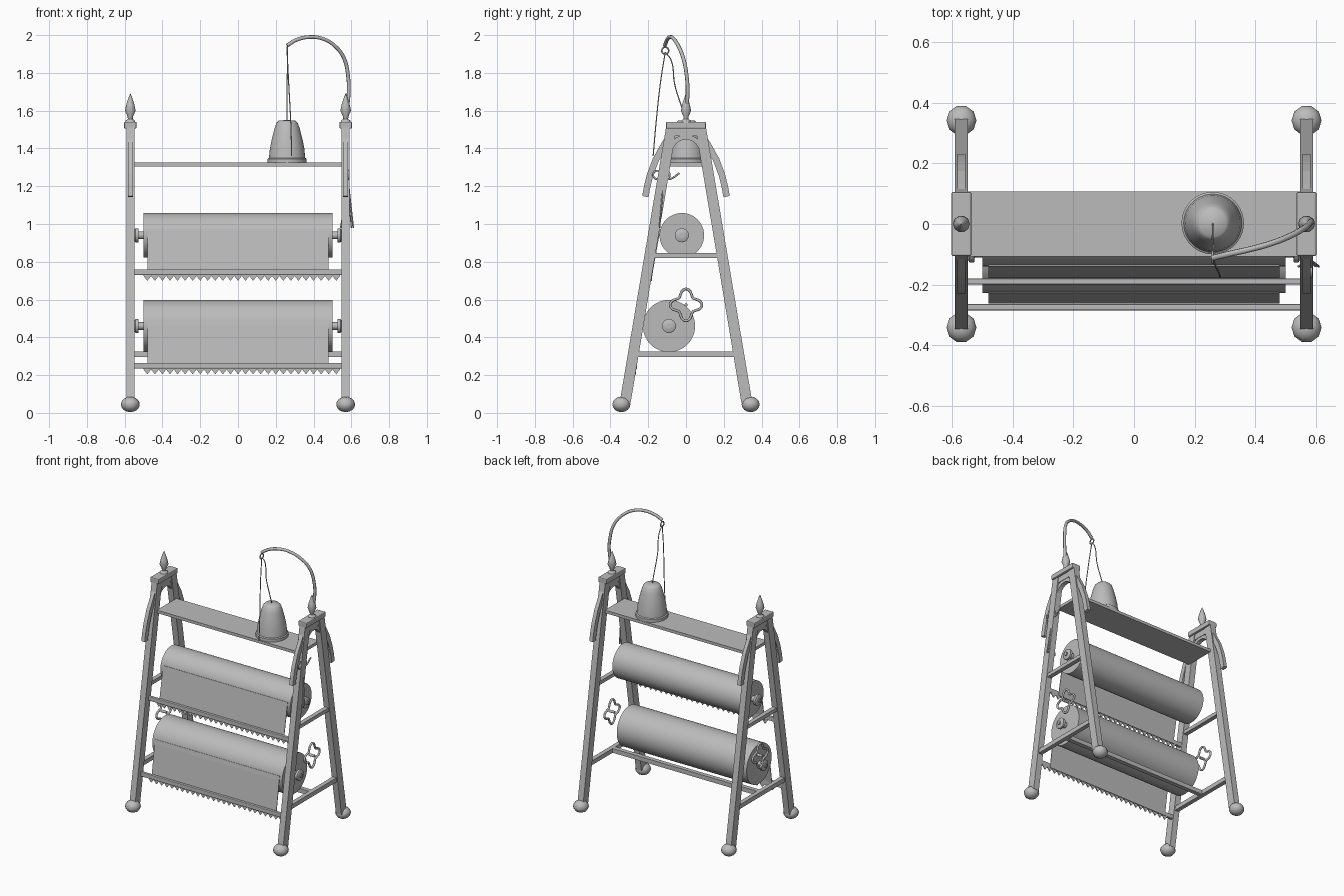
import bpy, bmesh, math
from mathutils import Vector

if "Cube" in bpy.data.objects:
    bpy.data.objects.remove(bpy.data.objects["Cube"])

grey = bpy.data.materials.new("warm grey")
grey.diffuse_color = (0.5, 0.5, 0.5, 1)
grey.use_nodes = True
grey.node_tree.nodes["Principled BSDF"].inputs["Base Color"].default_value = grey.diffuse_color


def finish(name, bm, smooth=False):
    bmesh.ops.recalc_face_normals(bm, faces=bm.faces[:])
    me = bpy.data.meshes.new(name)
    bm.to_mesh(me)
    bm.free()
    me.materials.append(grey)
    ob = bpy.data.objects.new(name, me)
    bpy.context.collection.objects.link(ob)
    if smooth:
        bpy.ops.object.select_all(action='DESELECT')
        ob.select_set(True)
        bpy.context.view_layer.objects.active = ob
        bpy.ops.object.shade_smooth_by_angle(angle=math.radians(40))
    return ob


def box(name, center, size, bevel=0):
    bm = bmesh.new()
    bmesh.ops.create_cube(bm, size=1)
    for v in bm.verts:
        v.co = Vector(center) + Vector(a * b for a, b in zip(v.co, size))
    if bevel:
        bmesh.ops.bevel(bm, geom=bm.edges[:], offset=bevel, segments=2,
                        affect='EDGES', profile=0.5)
    return finish(name, bm)


def plate(name, outline, x, thick):
    """Outline in y, z extruded along x."""
    bm = bmesh.new()
    f = bm.faces.new([bm.verts.new((x - thick / 2, y, z)) for y, z in outline])
    r = bmesh.ops.extrude_face_region(bm, geom=[f])
    for v in r["geom"]:
        if isinstance(v, bmesh.types.BMVert):
            v.co.x += thick
    return finish(name, bm)


def ribbon(name, pts, width, x, thick):
    """Constant width strip following points in y, z."""
    ps = [Vector(p) for p in pts]
    left, right = [], []
    for i, p in enumerate(ps):
        d = (ps[min(i + 1, len(ps) - 1)] - ps[max(i - 1, 0)]).normalized()
        n = Vector((-d.y, d.x)) * width / 2
        left.append(p + n)
        right.append(p - n)
    return plate(name, left + right[::-1], x, thick)


def lathe(name, profile, loc, axis='Z', seg=32):
    """Profile of radius, height turned round z, or round x."""
    bm = bmesh.new()
    rings = []
    for r, h in profile:
        ring = []
        for k in range(seg):
            a = 2 * math.pi * k / seg
            c, s = r * math.cos(a), r * math.sin(a)
            p = (c, s, h) if axis == 'Z' else (h, c, s)
            ring.append(bm.verts.new(Vector(loc) + Vector(p)))
        rings.append(ring)
    for a, b in zip(rings, rings[1:]):
        for k in range(seg):
            bm.faces.new((a[k], a[(k + 1) % seg], b[(k + 1) % seg], b[k]))
    bm.faces.new(rings[0])
    bm.faces.new(rings[-1])
    bmesh.ops.remove_doubles(bm, verts=bm.verts[:], dist=1e-5)
    return finish(name, bm, True)


def tube(name, pts, radius, closed=False, smooth=True):
    cu = bpy.data.curves.new(name, 'CURVE')
    cu.dimensions = '3D'
    cu.bevel_depth = radius
    cu.bevel_resolution = 2
    cu.use_fill_caps = True
    cu.resolution_u = 6
    sp = cu.splines.new('BEZIER' if smooth else 'POLY')
    P = sp.bezier_points if smooth else sp.points
    P.add(len(pts) - 1)
    for q, p in zip(P, pts):
        if smooth:
            q.co = p
            q.handle_left_type = q.handle_right_type = 'AUTO'
        else:
            q.co = (*p, 1)
    sp.use_cyclic_u = closed
    cu.materials.append(grey)
    ob = bpy.data.objects.new(name, cu)
    bpy.context.collection.objects.link(ob)


def ring(name, c, r, tube_r, n=12, lobes=0):
    """Ring in the y, z plane, optionally with rounded lobes."""
    pts = []
    for k in range(n):
        a = 2 * math.pi * k / n
        q = r * (1 + 0.24 * math.cos(4 * a)) if lobes else r
        pts.append((c[0], c[1] + q * math.cos(a), c[2] + q * math.sin(a)))
    tube(name, pts, tube_r, True)


# A-frame ends
for s in (-1, 1):
    x = 0.57 * s
    for f in (-1, 1):
        plate("leg", [(f * 0.352, 0.05), (f * 0.294, 0.05),
                      (f * 0.05, 1.51), (f * 0.106, 1.51)], x, 0.043)
        lathe("ball_foot", [(0.05 * math.sin(math.pi * i / 8) + 1e-6,
                             -0.041 * math.cos(math.pi * i / 8))
                            for i in range(9)], (x, f * 0.342, 0.045), seg=10)
        ribbon("curved_brace", [(f * 0.085, 1.47), (f * 0.118, 1.415),
                                (f * 0.16, 1.34), (f * 0.19, 1.26),
                                (f * 0.205, 1.2), (f * 0.215, 1.145)],
               0.034, x, 0.026)
    ribbon("inner_arch", [(0.09 * math.cos(math.pi * i / 12),
                           1.36 + 0.1 * math.sin(math.pi * i / 12))
                          for i in range(13)], 0.025, x, 0.03)
    box("arch_block", (x, 0, 1.49), (0.035, 0.12, 0.05))
    box("top_cap", (x, 0, 1.523), (0.066, 0.212, 0.036), 0.006)
    lathe("finial", [(0.026, 1.54), (0.024, 1.548), (0.013, 1.556),
                     (0.015, 1.57), (0.028, 1.6), (0.022, 1.63),
                     (0.011, 1.665), (0.001, 1.69)], (x, 0, 0), seg=10)
    # side rails and clover-shaped rings
    box("upper_side_rail", (x, 0, 0.833), (0.03, 0.34, 0.025))
    box("lower_side_rail", (x, 0, 0.31), (0.03, 0.53, 0.03))
    ring("clover_ring", (x, 0, 0.572), 0.068, 0.007, 24, 4)
    tube("clover_pin", [(x - 0.02, 0, 0.572), (x + 0.02, 0, 0.572)], 0.009, smooth=False)

# Shelf and long stretcher
box("shelf", (0, 0, 1.315), (1.1, 0.215, 0.02))
box("stretcher", (0, 0, 0.31), (1.12, 0.03, 0.03))

# Paper rolls, sheets, cutter bars
for tag, y, z, r, by, bz in (("upper", -0.022, 0.94, 0.118, -0.19, 0.745),
                             ("lower", -0.09, 0.46, 0.138, -0.275, 0.25)):
    lathe(tag + "_roll", [(r, -0.5), (r, 0.5)], (0, y, z), 'X', 48)
    lathe(tag + "_axle", [(0.013, -0.555), (0.013, 0.555)], (0, y, z), 'X', 16)
    for s in (-1, 1):
        lathe(tag + "_roll_knob", [(0.02, 0.5 * s), (0.02, 0.526 * s),
                                   (0.037, 0.528 * s), (0.037, 0.543 * s),
                                   (0.03, 0.548 * s)], (0, y, z), 'X', 24)
    ribbon(tag + "_paper_sheet", [(y - r * 0.98, z + 0.03), (y - r - 0.003, z),
                                  (by + 0.014, bz + 0.01), (by + 0.014, bz - 0.02)],
           0.004, 0, 0.96)
    box(tag + "_cutter_bar", (0, by, bz), (1.11, 0.02, 0.03), 0.004)
    # serrated blade
    n, x0, pitch = 26, -0.5, 0.04
    bm = bmesh.new()
    pts = [(x0, bz), (x0 + n * pitch, bz)]
    for k in range(n, 0, -1):
        pts += [(x0 + k * pitch, bz - 0.02), (x0 + (k - 0.5) * pitch, bz - 0.046)]
    pts.append((x0, bz - 0.02))
    f = bm.faces.new([bm.verts.new((px, by + 0.004, pz)) for px, pz in pts])
    g = bmesh.ops.extrude_face_region(bm, geom=[f])["geom"]
    bmesh.ops.translate(bm, verts=[v for v in g if isinstance(v, bmesh.types.BMVert)],
                        vec=(0, 0.005, 0))
    finish(tag + "_serrated_blade", bm)

# String holder dome
lathe("string_dome", [(0.103, 1.325), (0.103, 1.345), (0.096, 1.35),
                      (0.091, 1.4), (0.081, 1.45), (0.067, 1.505),
                      (0.056, 1.535), (0.044, 1.547), (0.001, 1.551)],
      (0.26, 0.003, 0), seg=40)

# Curved arm, eyelet and string
tube("curved_arm", [(0.575, 0, 1.6), (0.585, 0.008, 1.68), (0.583, 0.004, 1.78),
                    (0.56, -0.015, 1.88), (0.51, -0.042, 1.945),
                    (0.45, -0.065, 1.98), (0.385, -0.083, 1.99),
                    (0.31, -0.1, 1.975), (0.26, -0.112, 1.945)], 0.01)
ring("eyelet", (0.26, -0.11, 1.918), 0.018, 0.004)
tube("string_to_dome", [(0.26, -0.11, 1.91), (0.262, -0.08, 1.87),
                        (0.26, -0.06, 1.74), (0.26, -0.02, 1.61),
                        (0.26, 0, 1.55)], 0.003)
tube("loose_string", [(0.26, -0.11, 1.91), (0.268, -0.135, 1.75),
                      (0.28, -0.16, 1.52), (0.284, -0.174, 1.36)], 0.003)

# Hanging scissors on the right frame
tube("scissor_hook", [(0.585, -0.15, 1.24), (0.585, -0.08, 1.24),
                      (0.585, -0.035, 1.27)], 0.005)
for s in (-1, 1):
    ring("scissor_handle", (0.585, -0.13 + 0.022 * s, 1.26), 0.022, 0.005)
    tube("scissor_blade", [(0.582, -0.125, 1.24), (0.582 + s * 0.008, -0.125, 1.16),
                           (0.577 + s * 0.033, -0.14, 0.98)], 0.004, smooth=False)
tube("hanging_cord", [(0.58, -0.12, 1.2), (0.6, -0.14, 0.98)], 0.003, smooth=False)
